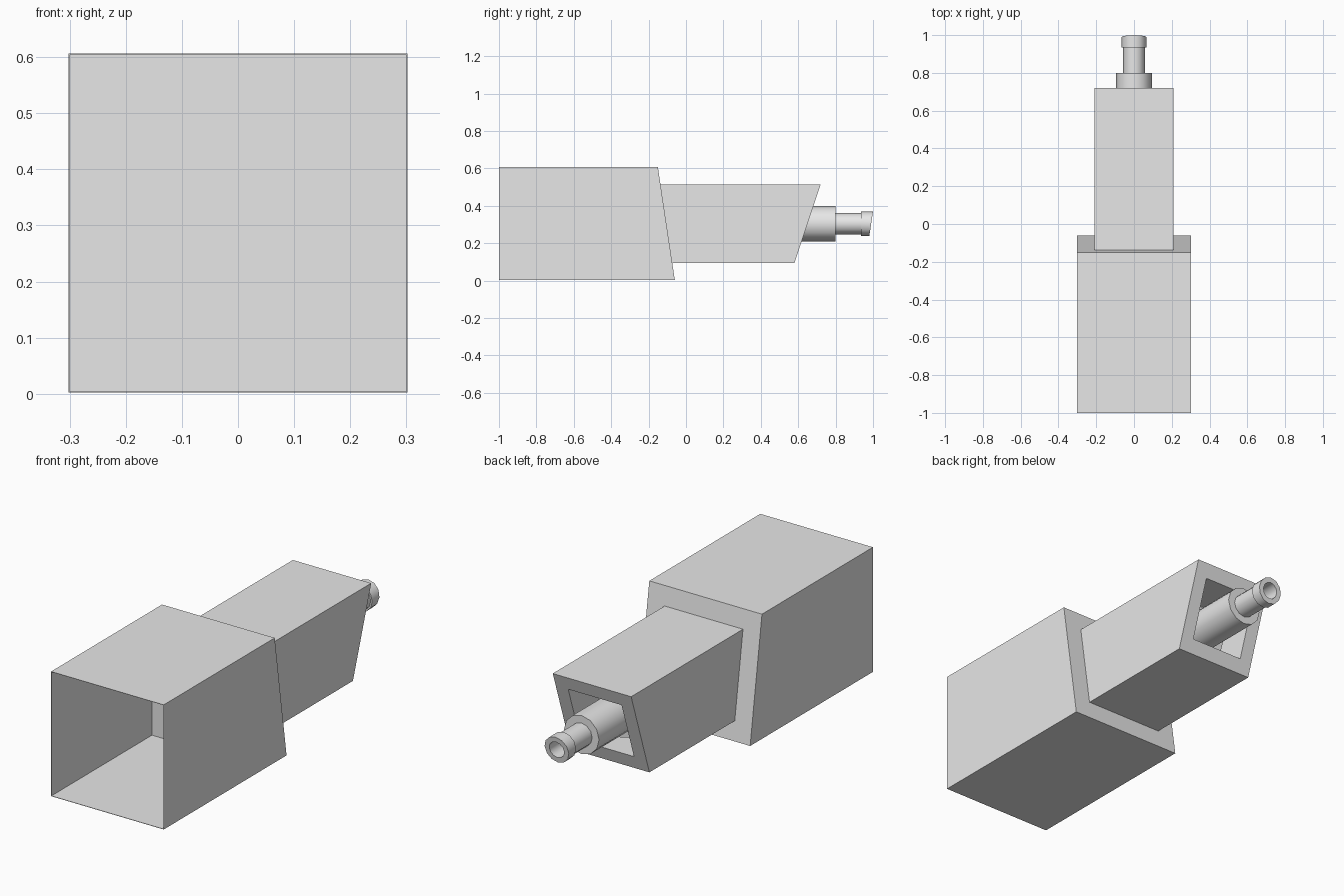
import bpy
import bmesh
import math

cube = bpy.data.objects.get("Cube")
if cube:
    bpy.data.objects.remove(cube, do_unlink=True)

grey = bpy.data.materials.new("light grey")
grey.use_nodes = True
grey.diffuse_color = (0.8, 0.8, 0.8, 1)
grey.node_tree.nodes["Principled BSDF"].inputs["Base Color"].default_value = (0.8, 0.8, 0.8, 1)

AXIS = 0.304  # height of the common centre line


def ring(y, size, sides=4, slope=0.0):
    """Loop around the y axis; slope leans it along y with height."""
    start = math.pi / 4 if sides == 4 else 0
    radius = size * math.sqrt(2) if sides == 4 else size
    points = []
    for i in range(sides):
        a = start + 2 * math.pi * i / sides
        h = radius * math.sin(a)
        points.append((radius * math.cos(a), y + slope * h, AXIS + h))
    return points


def loft(name, rings):
    """Skin a chain of loops and close both ends."""
    bm = bmesh.new()
    loops = [[bm.verts.new(p) for p in r] for r in rings]
    n = len(loops[0])
    for a, b in zip(loops, loops[1:]):
        for i in range(n):
            j = (i + 1) % n
            bm.faces.new((a[i], a[j], b[j], b[i]))
    bm.faces.new(loops[0])
    bm.faces.new(loops[-1])
    bmesh.ops.recalc_face_normals(bm, faces=bm.faces)
    mesh = bpy.data.meshes.new(name)
    bm.to_mesh(mesh)
    bm.free()
    mesh.materials.append(grey)
    obj = bpy.data.objects.new(name, mesh)
    bpy.context.collection.objects.link(obj)
    return obj


# Large square housing: deep front recess, thin walls, leaning back face
loft("outer_housing", [
    ring(-0.23, 0.3),
    ring(-1.0, 0.3),
    ring(-1.0, 0.302),
    ring(-0.105, 0.302, slope=-0.15),
])

# Smaller square sleeve: leaning rim and hollow rear
loft("inner_sleeve", [
    ring(-0.2, 0.21),
    ring(0.65, 0.21, slope=0.333),
    ring(0.65, 0.143, slope=0.333),
    ring(0.2, 0.143),
])

# Stepped round nozzle with a slanted, bored tip
SIDES = 12
steps = [(0.15, 0.128), (0.5, 0.128), (0.5, 0.094), (0.8, 0.094),
         (0.8, 0.057), (0.935, 0.057), (0.935, 0.065)]
rings = [ring(y, r, SIDES) for y, r in steps]
rings += [ring(0.99, r, SIDES, 0.15) for r in (0.065, 0.04)]
rings.append(ring(0.88, 0.04, SIDES))
nozzle = loft("nozzle", rings)

bpy.ops.object.select_all(action='DESELECT')
nozzle.select_set(True)
bpy.context.view_layer.objects.active = nozzle
bpy.ops.object.shade_smooth_by_angle(angle=math.radians(40))
